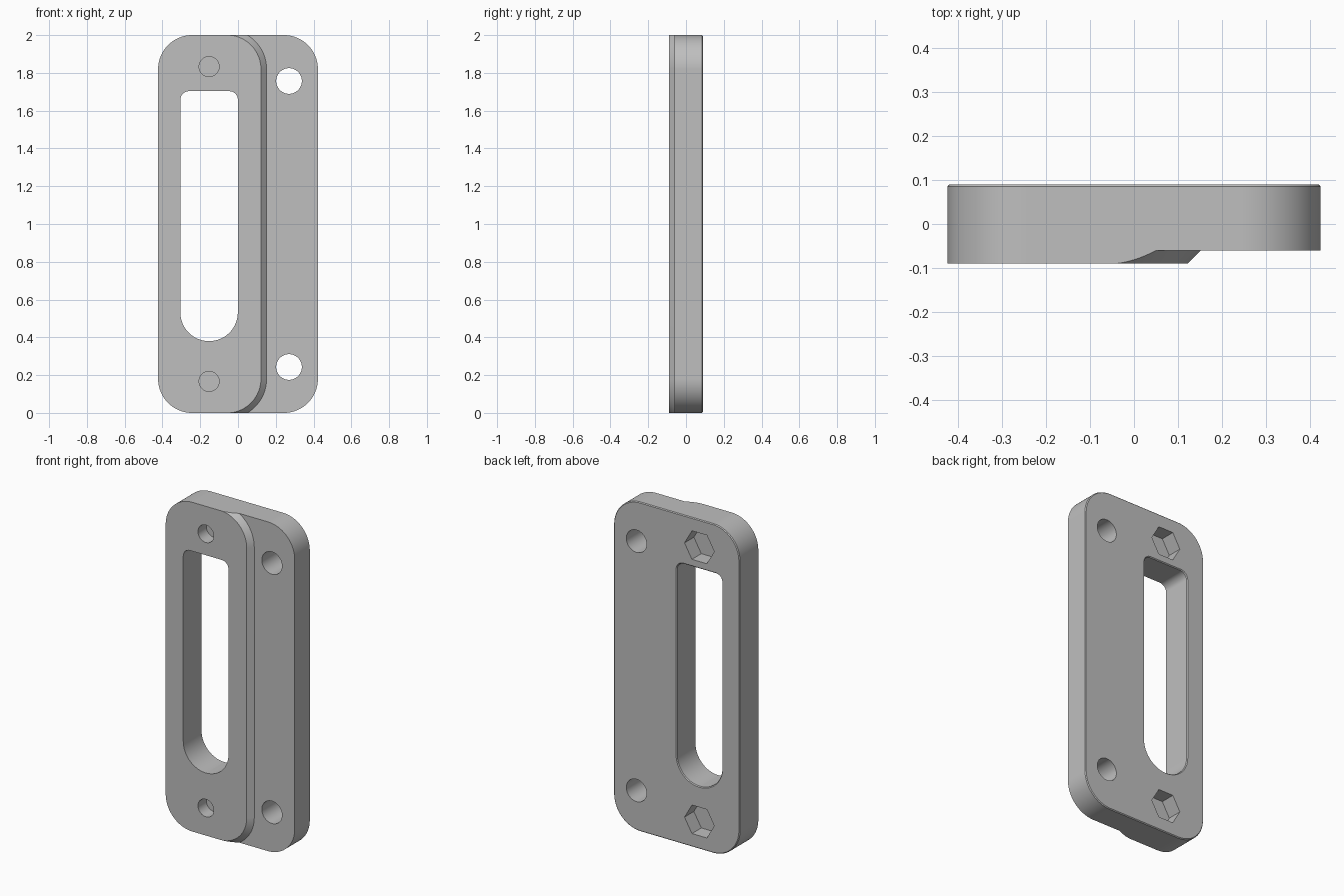
import bpy, bmesh, math

if "Cube" in bpy.data.objects:
    bpy.data.objects.remove(bpy.data.objects["Cube"])

grey = bpy.data.materials.new("plain grey")
grey.diffuse_color = (0.52, 0.52, 0.52, 1)
grey.use_nodes = True
grey.node_tree.nodes["Principled BSDF"].inputs["Base Color"].default_value = grey.diffuse_color


def arc(cx, cz, r, a0, a1, n=20):
    return [(cx + r * math.cos(math.radians(a0 + (a1 - a0) * i / n)),
             cz + r * math.sin(math.radians(a0 + (a1 - a0) * i / n))) for i in range(n + 1)]


def rounded(x0, x1, z0, z1, r_low, r_top, grow=0.0):
    """Rounded rectangle; grow offsets it outwards."""
    pts = []
    for cx, cz, r, a in ((x0 + r_low, z0 + r_low, r_low, 180), (x1 - r_low, z0 + r_low, r_low, 270),
                         (x1 - r_top, z1 - r_top, r_top, 0), (x0 + r_top, z1 - r_top, r_top, 90)):
        pts += arc(cx, cz, r + grow, a, a + 90)
    return pts


def circle(cx, cz, r, n=48):
    return arc(cx, cz, r, 0, 360, n)[:-1]


def loft(name, layers):
    """Solid through (y, outline) layers that share one point count."""
    bm = bmesh.new()
    rings = [[bm.verts.new((x, y, z)) for x, z in pts] for y, pts in layers]
    for a, b in zip(rings, rings[1:]):
        for i in range(len(a)):
            j = (i + 1) % len(a)
            bm.faces.new((a[i], a[j], b[j], b[i]))
    bm.faces.new(rings[0][::-1])
    bm.faces.new(rings[-1])
    bmesh.ops.recalc_face_normals(bm, faces=bm.faces)
    me = bpy.data.meshes.new(name)
    bm.to_mesh(me)
    bm.free()
    me.materials.append(grey)
    ob = bpy.data.objects.new(name, me)
    bpy.context.collection.objects.link(ob)
    return ob


W, R, F, B, E = 0.423, 0.18, -0.09, 0.09, 0.005   # half width, corner, front, back, edge chamfer

# plate with a fine chamfer on the back edge
body = [rounded(-W, W, 0, 2, R, R, g) for g in (0, -E)]
plate = loft("mounting_plate", [(F, body[0]), (B - E, body[0]), (B, body[1])])


# step on the right with a sloped, rounded wall
def step_outline(r):
    cx = 0.121 - R
    return (arc(cx, R, r, -90, 0) + arc(cx, 2 - R, r, 0, 90)
            + [(cx, 3), (1, 3), (1, -1), (cx, -1)])


cutters = [loft("step_cutter", [(F - 0.02, step_outline(R - 0.0195)), (-0.06, step_outline(R + 0.0305))])]

# slot: round bottom, tight top corners, chamfered at the back
SX = -0.153
def slot(g):
    return rounded(SX - 0.152, SX + 0.152, 0.38, 1.703, 0.1519, 0.045, g)


cutters.append(loft("slot_cutter", [(-0.2, slot(0)), (B - E, slot(0)), (B + 0.005, slot(2 * E))]))

for side in (-1, 1):
    # through holes on the thin side
    cutters.append(loft("hole_cutter", [(-0.2, circle(0.27, 1 + side * 0.757, 0.068)),
                                        (0.2, circle(0.27, 1 + side * 0.757, 0.068))]))
    # blind screw holes in front, hexagonal nut pockets behind
    z = 1 + side * 0.833
    cutters.append(loft("screw_cutter", [(-0.2, circle(SX, z, 0.053)), (-0.01, circle(SX, z, 0.053))]))
    cutters.append(loft("nut_cutter", [(0.0, circle(SX, z, 0.1, 6)), (0.2, circle(SX, z, 0.1, 6))]))

bpy.context.view_layer.objects.active = plate
plate.select_set(True)
for c in cutters:
    m = plate.modifiers.new("cut", 'BOOLEAN')
    m.operation, m.solver, m.object = 'DIFFERENCE', 'EXACT', c
    bpy.ops.object.modifier_apply(modifier=m.name)
    bpy.data.objects.remove(c)

bpy.ops.object.shade_smooth_by_angle(angle=math.radians(25))
plate.modifiers.new("even shading", 'WEIGHTED_NORMAL').keep_sharp = True
